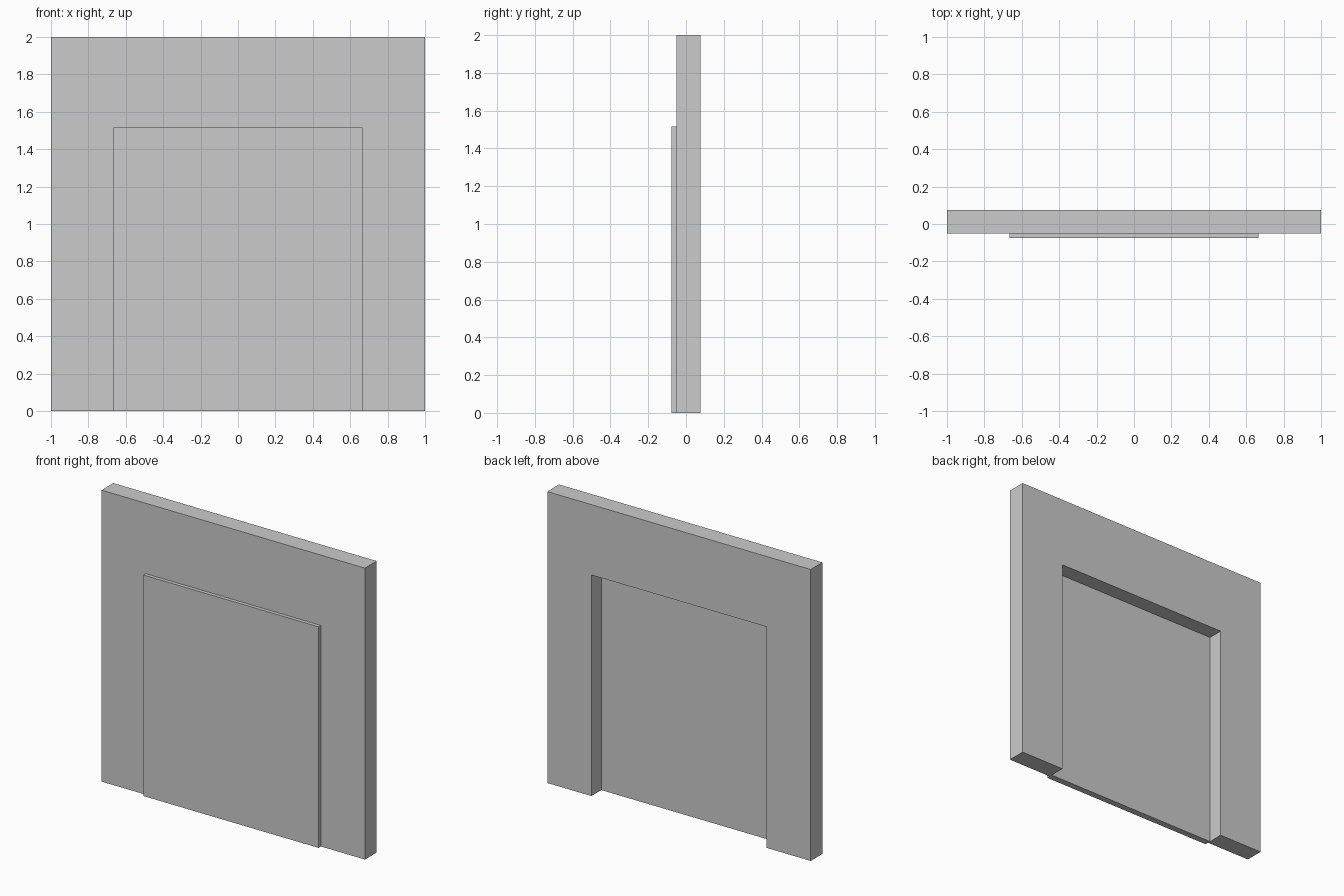
import bpy, bmesh

if "Cube" in bpy.data.objects:
    bpy.data.objects.remove(bpy.data.objects["Cube"])


def extrude_profile(name, profile, y_front, y_back):
    """Extrude an (x, z) outline from y_front to y_back as a closed solid."""
    bm = bmesh.new()
    face = bm.faces.new([bm.verts.new((x, y_front, z)) for x, z in profile])
    result = bmesh.ops.extrude_face_region(bm, geom=[face], use_keep_orig=True)
    moved = [g for g in result["geom"] if isinstance(g, bmesh.types.BMVert)]
    bmesh.ops.translate(bm, verts=moved, vec=(0, y_back - y_front, 0))
    bmesh.ops.recalc_face_normals(bm, faces=bm.faces)
    mesh = bpy.data.meshes.new(name)
    bm.to_mesh(mesh)
    bm.free()
    obj = bpy.data.objects.new(name, mesh)
    bpy.context.collection.objects.link(obj)
    return obj


HALF_OPENING, OPENING_TOP = 0.665, 1.517

# Wall with an open doorway: one half of the arch outline, then its mirror
half = [(0, 2), (1, 2), (1, 0), (HALF_OPENING, 0), (HALF_OPENING, OPENING_TOP)]
outline = half + [(-x, z) for x, z in reversed(half[1:])]
extrude_profile("door_frame_wall", outline, -0.051, 0.076)

# Thin door panel filling the opening, slightly proud of the front
panel = [(-HALF_OPENING, 0), (HALF_OPENING, 0),
         (HALF_OPENING, OPENING_TOP), (-HALF_OPENING, OPENING_TOP)]
extrude_profile("door_panel", panel, -0.076, -0.031)
